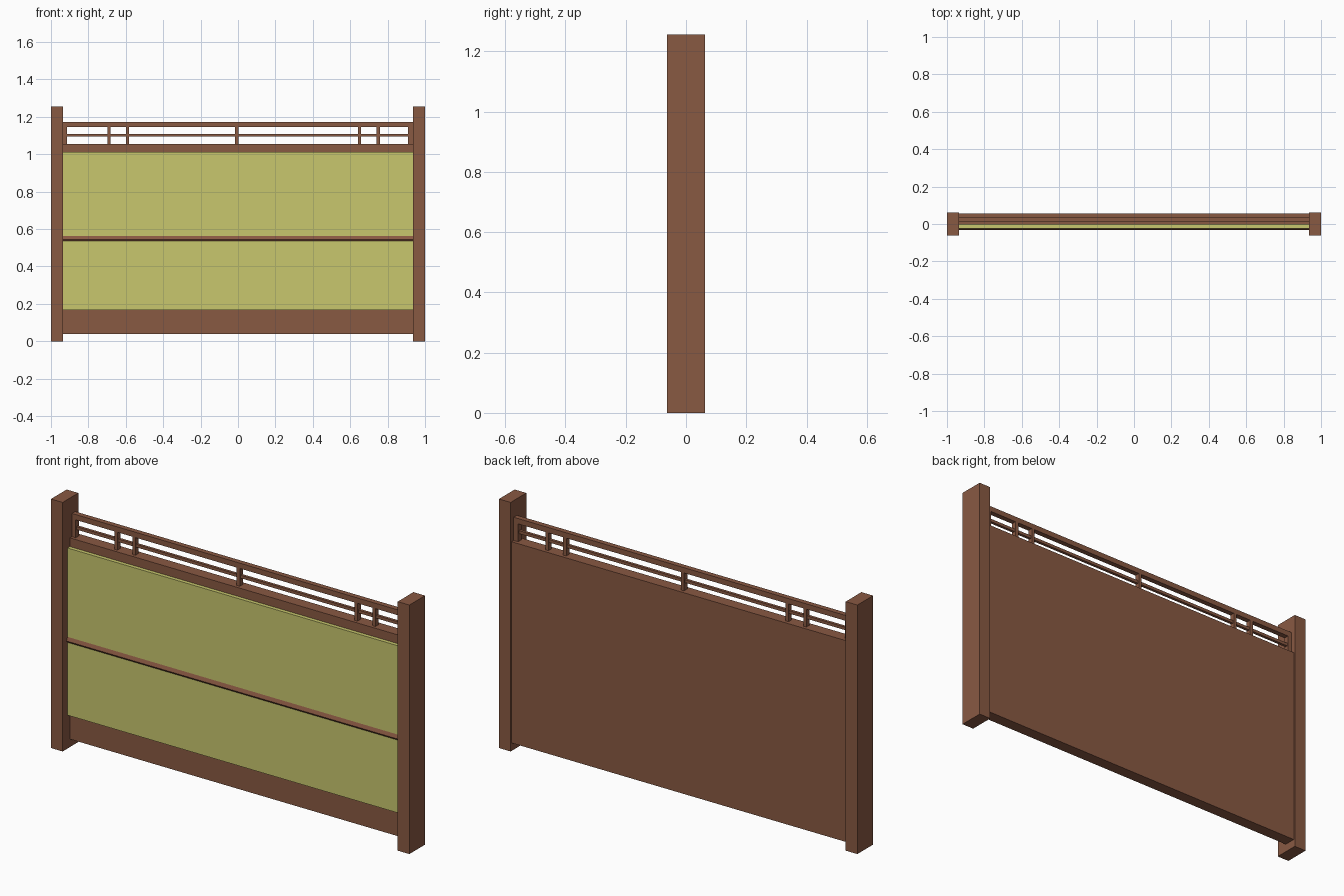
import bpy, bmesh

if "Cube" in bpy.data.objects:
    bpy.data.objects.remove(bpy.data.objects["Cube"])


def material(name, rgb):
    m = bpy.data.materials.new(name)
    m.diffuse_color = (*rgb, 1)
    m.use_nodes = True
    m.node_tree.nodes["Principled BSDF"].inputs["Base Color"].default_value = m.diffuse_color
    return m


BROWN = material("brown_wood", (0.25, 0.10, 0.055))
GREEN = material("green_panel", (0.58, 0.57, 0.155))
INNER = 0.935  # half distance between the posts


def add_object(name, bm, mat):
    bmesh.ops.recalc_face_normals(bm, faces=bm.faces)
    me = bpy.data.meshes.new(name)
    bm.to_mesh(me)
    bm.free()
    me.materials.append(mat)
    ob = bpy.data.objects.new(name, me)
    bpy.context.collection.objects.link(ob)
    return ob


def extrude_x(name, profile, x0, x1, mat):
    """Extrude a (y, z) profile along x."""
    bm = bmesh.new()
    face = bm.faces.new([bm.verts.new((x0, y, z)) for y, z in profile])
    out = bmesh.ops.extrude_face_region(bm, geom=[face])
    moved = [v for v in out["geom"] if isinstance(v, bmesh.types.BMVert)]
    bmesh.ops.translate(bm, verts=moved, vec=(x1 - x0, 0, 0))
    return add_object(name, bm, mat)


def box(name, x, y, z, mat=BROWN):
    profile = [(y[0], z[0]), (y[1], z[0]), (y[1], z[1]), (y[0], z[1])]
    return extrude_x(name, profile, x[0], x[1], mat)


span = (-INNER, INNER)

# End posts
box("left_post", (-1, -INNER), (-0.0625, 0.0625), (0, 1.256))
box("right_post", (INNER, 1), (-0.0625, 0.0625), (0, 1.256))

# Wooden backboard, visible in front as the bottom board and upper rail
box("backboard", span, (-0.004, 0.055), (0.04, 1.055))

# Raised front panel with a ridged trim strip
box("front_panel", span, (-0.023, -0.004), (0.168, 1.011), GREEN)
extrude_x("trim_strip", [(-0.023, 0.535), (-0.031, 0.545), (-0.023, 0.563)],
          -INNER, INNER, BROWN)

# Open lattice along the top
box("lattice_top_rail", span, (0.012, 0.038), (1.145, 1.172))
box("lattice_middle_rail", span, (0.018, 0.032), (1.094, 1.109))
bars = [(-0.9245, 0.021), (-0.69, 0.017), (-0.59, 0.017), (-0.007, 0.017),
        (0.65, 0.017), (0.75, 0.017), (0.9225, 0.025)]
for i, (x, w) in enumerate(bars):
    box(f"lattice_bar_{i + 1}", (x - w / 2, x + w / 2), (0.012, 0.038), (1.055, 1.145))
